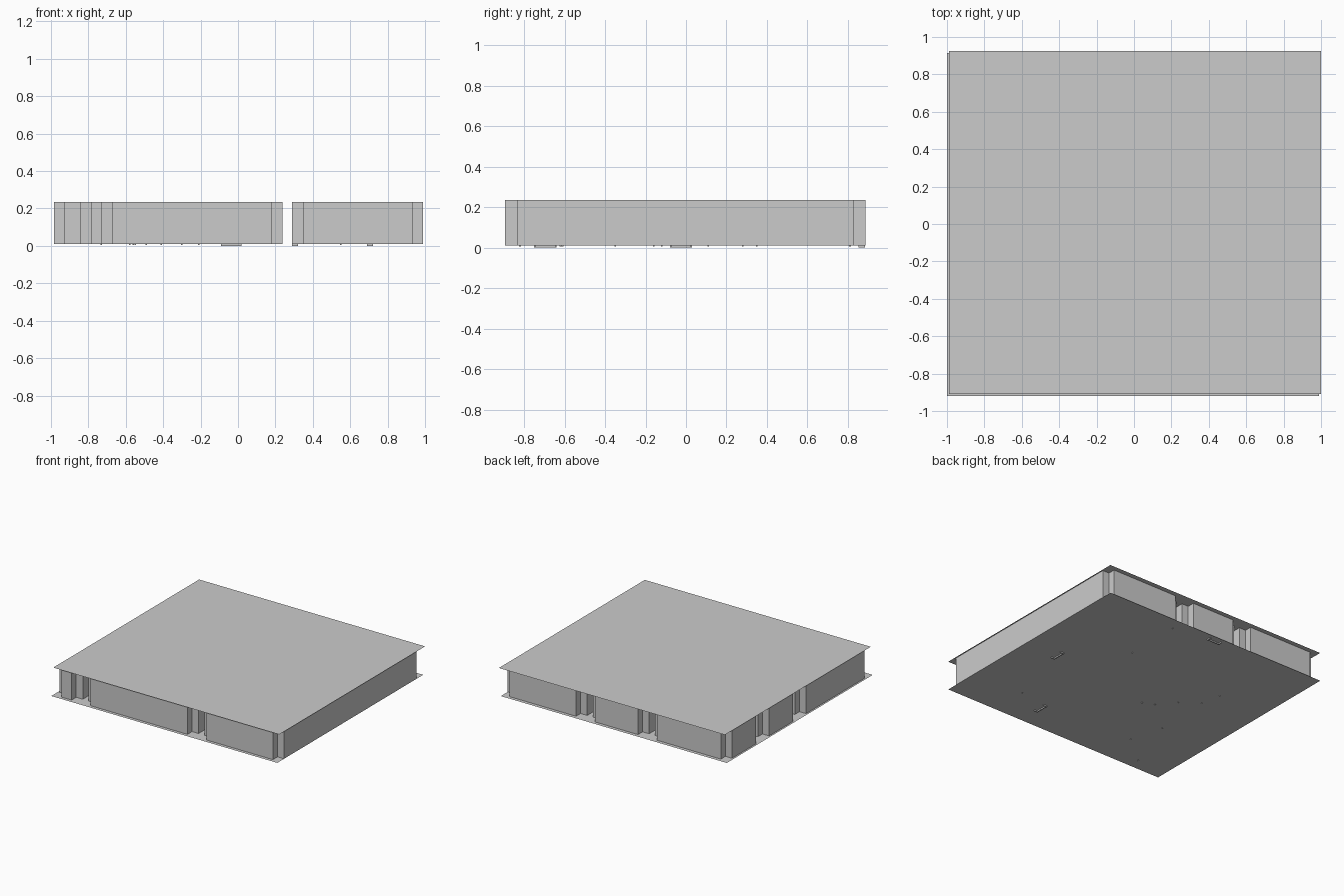
import bpy, bmesh

if "Cube" in bpy.data.objects:
    bpy.data.objects.remove(bpy.data.objects["Cube"])

Z0, Z1, N = 0.01, 0.235, 0.058   # floor level, ceiling level, corner notch size


def finish(name, bm):
    me = bpy.data.meshes.new(name)
    bm.to_mesh(me)
    bm.free()
    ob = bpy.data.objects.new(name, me)
    bpy.context.collection.objects.link(ob)
    return ob


def sheet(name, x0, x1, y0, y1, z, up=True):
    bm = bmesh.new()
    pts = [(x0, y0), (x1, y0), (x1, y1), (x0, y1)]
    if not up:
        pts.reverse()
    bm.faces.new([bm.verts.new((x, y, z)) for x, y in pts])
    return finish(name, bm)


def room(name, x0, x1, y0, y1):
    """Wall loop of a room whose four corners are stepped inwards."""
    pts = [(x0 + N, y0), (x1 - N, y0), (x1 - N, y0 + N), (x1, y0 + N),
           (x1, y1 - N), (x1 - N, y1 - N), (x1 - N, y1), (x0 + N, y1),
           (x0 + N, y1 - N), (x0, y1 - N), (x0, y0 + N), (x0 + N, y0 + N)]
    bm = bmesh.new()
    low = [bm.verts.new((x, y, Z0)) for x, y in pts]
    high = [bm.verts.new((x, y, Z1)) for x, y in pts]
    for i in range(len(pts)):
        j = (i + 1) % len(pts)
        bm.faces.new((low[i], low[j], high[j], high[i]))
    return finish(name, bm)


def add_box(bm, x0, x1, y0, y1, z0, z1):
    geo = bmesh.ops.create_cube(bm, size=1)
    for v in geo["verts"]:
        v.co = ((x0 + x1) / 2 + v.co.x * (x1 - x0),
                (y0 + y1) / 2 + v.co.y * (y1 - y0),
                (z0 + z1) / 2 + v.co.z * (z1 - z0))


# Floor and ceiling sheets, slightly shifted from each other
sheet("floor", -1.0, 0.99, -0.92, 0.915, Z0, up=False)
sheet("ceiling", -0.99, 1.0, -0.91, 0.925, Z1)

# Rooms separated by narrow wall gaps
F, B, L, R = -0.893, 0.886, -0.985, 0.99
room("right_room_walls", 0.29, R, F, B)
room("front_middle_room_walls", -0.73, 0.238, F, -0.045)
room("front_left_room_walls", L, -0.782, F, -0.045)
room("middle_left_room_walls", L, -0.305, 0.005, 0.42)
room("back_left_room_walls", L, -0.305, 0.47, B)
room("back_middle_room_walls", -0.255, 0.238, 0.005, B)

# U-shaped pull handles showing under the floor
T = 0.008
for i, (x, y, along_x) in enumerate([(0.705, -0.025, False), (0.305, -0.695, False),
                                     (-0.035, 0.868, True)]):
    bm = bmesh.new()
    h, w = 0.055, 0.016
    parts = [(-w, -w + T, -h, h), (-w, w, -h, -h + T), (-w, w, h - T, h)]
    for a0, a1, b0, b1 in parts:
        if along_x:
            add_box(bm, x + b0, x + b1, y + a0, y + a1, 0, Z0 + 0.004)
        else:
            add_box(bm, x + a0, x + a1, y + b0, y + b1, 0, Z0 + 0.004)
    finish(f"pull_handle_{i + 1}", bm)

# Tiny studs poking through the floor
bm = bmesh.new()
for x, y in [(0.31, 0.35), (0.31, 0.81), (-0.21, -0.16), (-0.30, -0.12),
             (-0.41, 0.01), (-0.55, 0.11), (-0.58, 0.28), (-0.56, -0.35),
             (-0.49, -0.62), (-0.73, -0.82), (0.55, -0.61)]:
    add_box(bm, x - 0.004, x + 0.004, y - 0.004, y + 0.004, 0.005, 0.014)
finish("floor_studs", bm)
